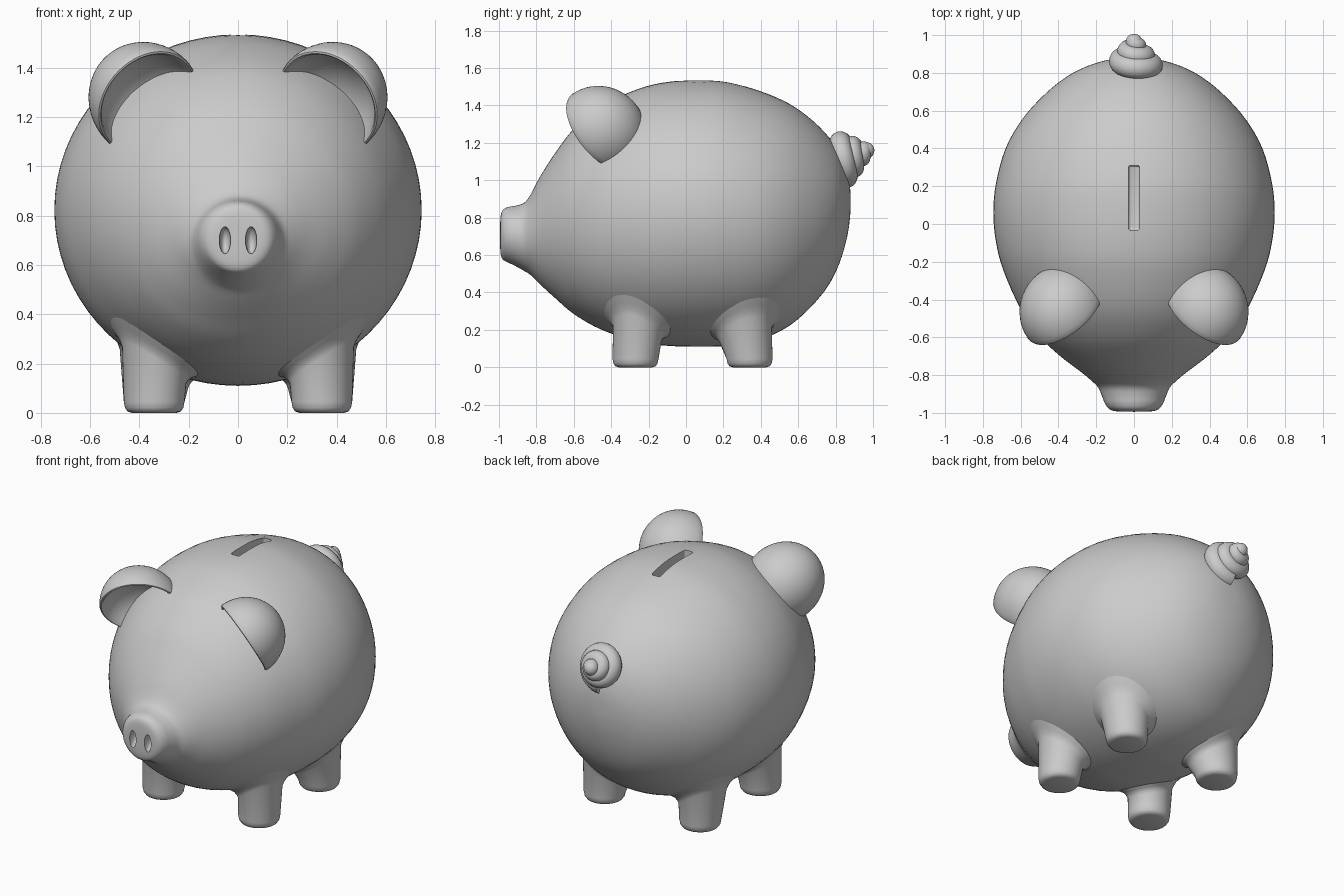
import bpy, bmesh
from math import sin, cos, pi
from mathutils import Vector

if "Cube" in bpy.data.objects:
    bpy.data.objects.remove(bpy.data.objects["Cube"])

SEG = 72


def finish(obj, angle=0.7):
    bpy.ops.object.select_all(action='DESELECT')
    obj.select_set(True)
    bpy.context.view_layer.objects.active = obj
    bpy.ops.object.shade_smooth_by_angle(angle=angle)


def skin(name, rings):
    """Closed surface through a list of equally long point rings."""
    bm = bmesh.new()
    vs = [[bm.verts.new(p) for p in r] for r in rings]
    n = len(rings[0])
    for a, b in zip(vs, vs[1:]):
        for i in range(n):
            j = (i + 1) % n
            bm.faces.new((a[i], a[j], b[j], b[i]))
    bm.faces.new(vs[0])
    bm.faces.new(vs[-1])
    bmesh.ops.remove_doubles(bm, verts=bm.verts, dist=1e-5)
    bmesh.ops.recalc_face_normals(bm, faces=bm.faces)
    me = bpy.data.meshes.new(name)
    bm.to_mesh(me)
    bm.free()
    obj = bpy.data.objects.new(name, me)
    bpy.context.collection.objects.link(obj)
    finish(obj)
    return obj


def catmull(a, b, c, d, t):
    return [0.5 * (2 * q + (r - p) * t + (2 * p - 5 * q + 4 * r - s) * t * t
                   + (3 * q - p - 3 * r + s) * t ** 3)
            for p, q, r, s in zip(a, b, c, d)]


# Body sections: y, half width, bottom z, top z
sections = [
    (-.994, .001, .704, .706), (-.992, .09, .615, .80), (-.98, .13, .577, .84),
    (-.95, .154, .56, .857), (-.91, .17, .54, .864), (-.865, .19, .515, .88),
    (-.83, .225, .492, .925), (-.78, .285, .443, 1.02), (-.70, .39, .37, 1.145),
    (-.60, .495, .285, 1.275), (-.45, .60, .20, 1.40), (-.25, .69, .135, 1.49),
    (-.10, .73, .115, 1.525), (.06, .745, .11, 1.535), (.22, .73, .115, 1.525),
    (.40, .68, .15, 1.475), (.55, .595, .22, 1.41), (.67, .49, .325, 1.325),
    (.76, .385, .435, 1.235), (.82, .285, .555, 1.15), (.86, .175, .69, 1.05),
    (.877, .08, .80, .965), (.88, .001, .884, .886)]
pad = [sections[0]] + sections + [sections[-1]]
rows = []
for k in range(len(sections) - 1):
    rows += [catmull(*pad[k:k + 4], t / 4) for t in range(4)]
rows.append(list(sections[-1]))


def body_ring(row):
    y, w, lo, hi = row
    return [(w * cos(2 * pi * i / SEG), y,
             (lo + hi) / 2 + (hi - lo) / 2 * sin(2 * pi * i / SEG)) for i in range(SEG)]


def belly_z(x, y):
    """Height of the underside of the body at x, y."""
    for a, b in zip(rows, rows[1:]):
        if a[0] <= y <= b[0]:
            t = (y - a[0]) / (b[0] - a[0])
            _, w, lo, hi = [p + (q - p) * t for p, q in zip(a, b)]
            return (lo + hi) / 2 - (hi - lo) / 2 * max(0, 1 - (x / w) ** 2) ** .5
    return 0.8


body = skin("body", [body_ring(r) for r in rows])


# Coin slot and nostrils cut into the body
def cut(cutter):
    m = body.modifiers.new("cut", 'BOOLEAN')
    m.operation, m.solver, m.object = 'DIFFERENCE', 'EXACT', cutter
    bpy.context.view_layer.objects.active = body
    bpy.ops.object.modifier_apply(modifier=m.name)
    bpy.data.objects.remove(cutter)


bpy.ops.mesh.primitive_cube_add(size=1, location=(0, .138, 1.53))
slot = bpy.context.object
slot.scale = (.06, .345, .2)
bpy.ops.object.transform_apply(location=False, rotation=False)
bev = slot.modifiers.new("round", 'BEVEL')
bev.width, bev.segments = .015, 3
cut(slot)
for s in (-1, 1):
    bpy.ops.mesh.primitive_uv_sphere_add(segments=24, ring_count=16, radius=1,
                                         location=(s * .053, -.99, .70))
    nostril = bpy.context.object
    nostril.scale = (.023, .045, .055)
    cut(nostril)
finish(body)


# Legs: tapered stumps that flare into the belly
def leg(name, x, y, y_top, r_low, r_top):
    def ring(r, cy, z=None, off=0):
        pts = []
        for i in range(48):
            a = 2 * pi * i / 48
            px, py = x + r * cos(a), cy + r * sin(a)
            pts.append((px, py, belly_z(px, py) + off if z is None else z))
        return pts
    skin(name, [ring(.001, y, 0), ring(r_low - .03, y, 0), ring(r_low - .012, y, .006),
                ring(r_low - .002, y, .02), ring(r_low + .003, y, .045),
                ring(r_top - .01, y_top, off=-.05), ring(r_top, y_top, off=-.03),
                ring(r_top + .014, y_top, off=-.013), ring(r_top + .034, y_top, off=-.002),
                ring(r_top + .05, y_top, off=.015), ring(.02, y_top, .4)])


# Ears: domed cups opening forward, inward and down
ear_profile = [(sin(a * pi / 32), .24 * cos(a * pi / 32)) for a in range(17)]
ear_profile += [(.985, -.009), (.955, -.012), (.92, -.005), (.87, .02), (.79, .052),
                (.65, .088), (.45, .117), (.22, .134), (0, .14)]


def ear(name, s):
    mid = Vector((.37, -.46, 1.265))
    back = Vector((.506, .705, .495)).normalized()
    across = Vector((.34, -.04, -.29))
    across = (across - back * across.dot(back)).normalized()
    up = back.cross(across)
    rings = []
    for r, h in ear_profile:
        ring = []
        for i in range(56):
            a = 2 * pi * i / 56
            p = mid + back * h + across * (.23 * r * cos(a)) + up * (.25 * r * sin(a))
            ring.append((p.x * s, p.y, p.z))
        rings.append(ring)
    skin(name, rings)


for side, s in (("left", 1), ("right", -1)):
    leg("front_leg_" + side, s * .34, -.27, -.26, .12, .14)
    leg("back_leg_" + side, s * .34, .34, .318, .12, .15)
    ear("ear_" + side, s)

# Tail: tapering tube coiled into a cone
axis = Vector((0, .94, .30)).normalized()
side_v = Vector((1, 0, 0))
up_v = side_v.cross(axis)
N, TURNS = 110, 2.6


def coil(t):
    a = -pi / 2 + TURNS * 2 * pi * t
    r = .10 * (1 - t) ** .8
    return Vector((0, .825, 1.115)) + axis * (.145 * t) + (side_v * cos(a) + up_v * sin(a)) * r


rings = []
for k in range(N + 1):
    t = k / N
    c = coil(t)
    d = (coil(min(1, t + .004)) - coil(t - .004 if t > .004 else 0)).normalized()
    u = (axis - d * axis.dot(d)).normalized()
    v = d.cross(u)
    rad = .062 - .022 * t
    rings.append([c + (u * cos(2 * pi * i / 20) + v * sin(2 * pi * i / 20)) * rad
                  for i in range(20)])
skin("tail", rings)
# Rounded tail tip
bpy.ops.mesh.primitive_uv_sphere_add(segments=24, ring_count=16, radius=.044, location=coil(1))
bpy.context.object.name = "tail_tip"
finish(bpy.context.object)
